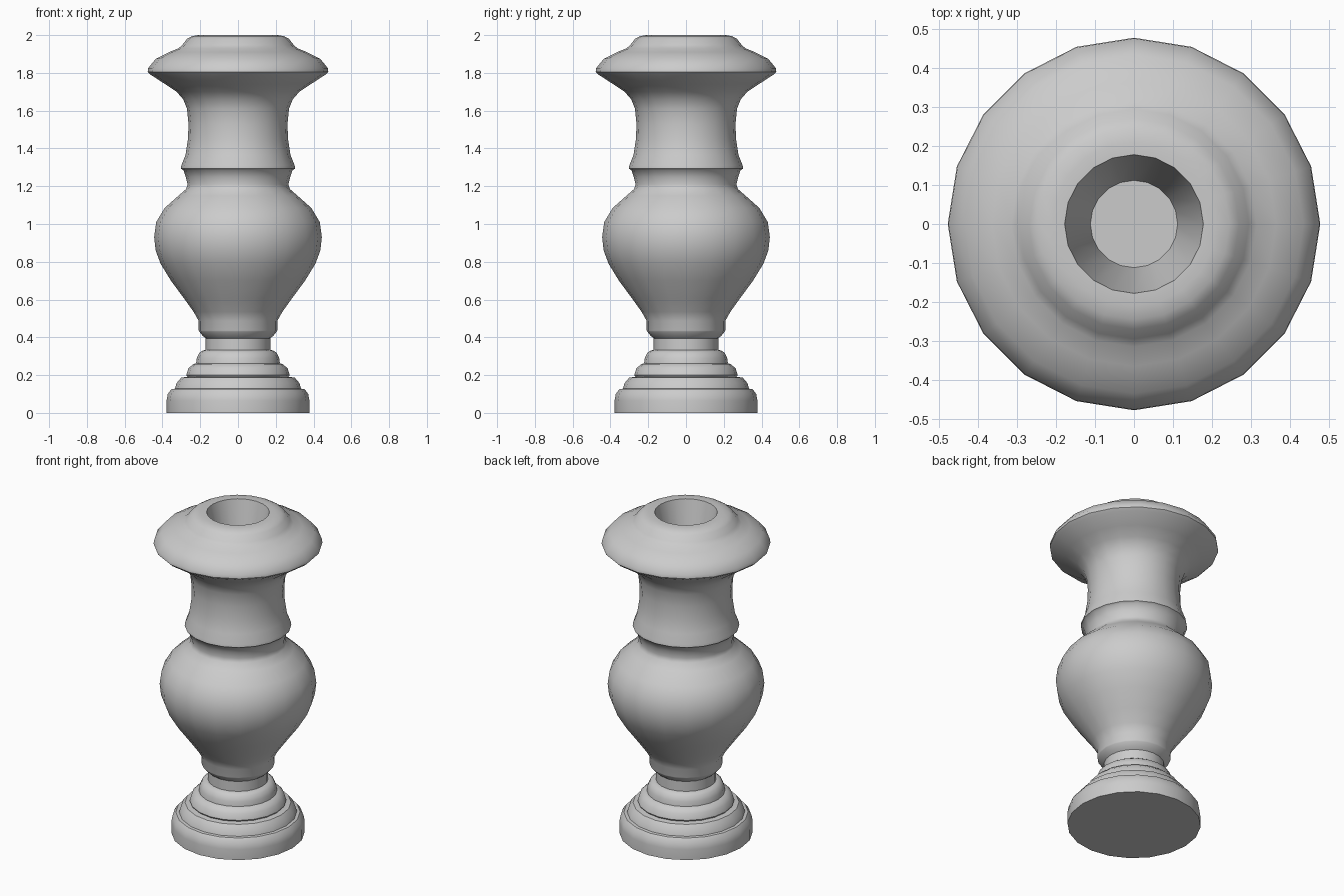
import bpy, bmesh, math

SIDES = 20

# Profiles as (radius, height)
base = [(0.378, 0), (0.378, 0.065), (0.372, 0.1), (0.352, 0.126),
        (0.334, 0.128), (0.325, 0.158), (0.3, 0.187), (0.268, 0.191),
        (0.274, 0.2), (0.263, 0.235), (0.238, 0.258), (0.222, 0.262),
        (0.218, 0.29), (0.205, 0.318), (0.185, 0.331), (0.171, 0.333)]
neck = [(0.171, 0.395), (0.187, 0.408), (0.205, 0.43), (0.208, 0.436), (0.208, 0.487)]
belly = [(0.235, 0.535), (0.285, 0.605), (0.355, 0.7), (0.41, 0.79), (0.436, 0.86),
         (0.444, 0.93), (0.433, 1.01), (0.388, 1.085), (0.315, 1.15), (0.275, 1.185),
         (0.267, 1.21), (0.277, 1.25), (0.289, 1.285)]
shaft = [(0.302, 1.293), (0.3, 1.31), (0.278, 1.365), (0.265, 1.45), (0.262, 1.53),
         (0.27, 1.61), (0.29, 1.66), (0.325, 1.7), (0.385, 1.74)]
rim = [(0.462, 1.79), (0.478, 1.805), (0.476, 1.825), (0.435, 1.875), (0.365, 1.91),
       (0.315, 1.93), (0.295, 1.948), (0.27, 1.98), (0.245, 1.994), (0.21, 2.0)]
socket = [(0.178, 2.0), (0.112, 1.7)]


def lathe(name, profile):
    """Turn a profile about z, closing both ends with caps."""
    bm = bmesh.new()
    rings = [[bm.verts.new((r * math.cos(2 * math.pi * i / SIDES),
                            r * math.sin(2 * math.pi * i / SIDES), z))
              for i in range(SIDES)] for r, z in profile]
    for a, b in zip(rings, rings[1:]):
        for i in range(SIDES):
            j = (i + 1) % SIDES
            bm.faces.new((a[i], a[j], b[j], b[i]))
    bm.faces.new(rings[0][::-1])
    bm.faces.new(rings[-1])
    mesh = bpy.data.meshes.new(name)
    bm.to_mesh(mesh)
    bm.free()
    ob = bpy.data.objects.new(name, mesh)
    bpy.context.collection.objects.link(ob)
    bpy.context.view_layer.objects.active = ob
    ob.select_set(True)
    bpy.ops.object.shade_smooth_by_angle(angle=math.radians(40))
    return ob


# Turned candle holder in one piece, with a tapered candle socket
lathe("candle_holder", base + neck + belly + shaft + rim + socket)
